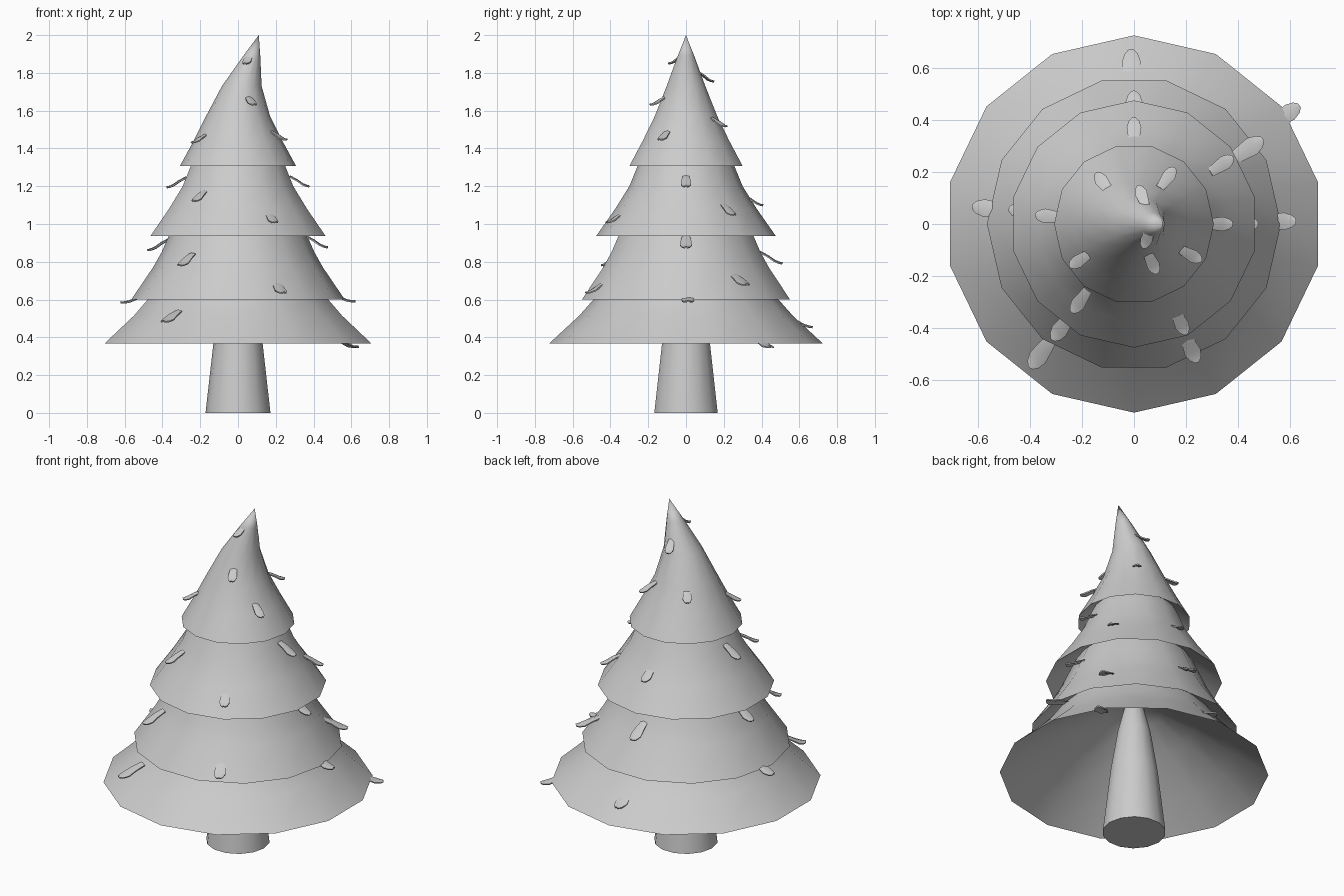
import bpy, bmesh, math
from mathutils import Matrix, Vector

cube = bpy.data.objects.get("Cube")
if cube:
    bpy.data.objects.remove(cube, do_unlink=True)

SIDES = 14
STEP = 2 * math.pi / SIDES

grey = bpy.data.materials.new("plain_grey")
grey.use_nodes = True
grey.diffuse_color = (0.6, 0.6, 0.6, 1)
grey.node_tree.nodes["Principled BSDF"].inputs["Base Color"].default_value = (0.6, 0.6, 0.6, 1)


def finish(name, bm, angle):
    """Turn a bmesh into a smooth-shaded object with sharp creases."""
    bmesh.ops.recalc_face_normals(bm, faces=bm.faces)
    mesh = bpy.data.meshes.new(name)
    bm.to_mesh(mesh)
    bm.free()
    mesh.materials.append(grey)
    obj = bpy.data.objects.new(name, mesh)
    bpy.context.collection.objects.link(obj)
    bpy.ops.object.select_all(action="DESELECT")
    obj.select_set(True)
    bpy.context.view_layer.objects.active = obj
    bpy.ops.object.shade_smooth_by_angle(angle=math.radians(angle))


def lathe(name, profile, phase=0.0):
    """Stack rings given as (radius, height, x offset), closed by a point at both ends."""
    bm = bmesh.new()
    rings = []
    for r, z, cx in profile[1:-1]:
        rings.append([bm.verts.new((cx + r * math.cos((i + phase) * STEP),
                                    r * math.sin((i + phase) * STEP), z))
                      for i in range(SIDES)])
    start, end = [bm.verts.new((cx, 0, z)) for _, z, cx in (profile[0], profile[-1])]
    for i in range(SIDES):
        j = (i + 1) % SIDES
        bm.faces.new((rings[0][j], rings[0][i], start))
        for low, high in zip(rings, rings[1:]):
            bm.faces.new((low[i], low[j], high[j], high[i]))
        bm.faces.new((rings[-1][i], rings[-1][j], end))
    finish(name, bm, 50)


def tier(name, profile, phase=0.0):
    """A flared tier whose underside is a shallow hollow dome."""
    r, z, _ = profile[0]
    underside = [(r * out, z + r * rise, 0) for out, rise in
                 [(0, 0.58), (0.2, 0.51), (0.45, 0.37), (0.75, 0.18)]]
    lathe(name, underside + profile, phase)


# Trunk, tapering up inside the lowest tier
lathe("trunk", [(0, 0, 0), (0.172, 0, 0), (0.13, 0.37, 0), (0.09, 0.62, 0),
                (0.05, 0.78, 0), (0, 0.9, 0)])

# Flared tiers, alternately turned by half a side
tier("bottom_tier", [(0.725, 0.367, 0), (0.565, 0.515, 0), (0.49, 0.6, 0), (0.4, 0.73, 0),
                     (0.33, 0.87, 0), (0.24, 1.05, 0), (0, 1.35, 0)], 0.5)
tier("lower_middle_tier", [(0.565, 0.6, 0), (0.45, 0.77, 0), (0.405, 0.85, 0), (0.365, 0.94, 0),
                           (0.3, 1.08, 0), (0.22, 1.25, 0), (0, 1.55, 0)])
tier("upper_middle_tier", [(0.475, 0.937, 0), (0.375, 1.08, 0), (0.3, 1.2, 0), (0.255, 1.31, 0),
                           (0.19, 1.44, 0), (0.11, 1.58, 0), (0, 1.72, 0.01)], 0.5)
# Top tier, with its tip bent to the left
tier("top_tier", [(0.307, 1.308, 0), (0.235, 1.44, 0), (0.17, 1.57, 0), (0.105, 1.73, 0.02),
                  (0.045, 1.89, 0.073), (0, 2.0, 0.11)])


def sprig(index, x, y, z, size, pitch, axis_x):
    """A thin needle tuft pointing out and down from the axis, its tip curling level."""
    bm = bmesh.new()
    rows = []
    for along, width, lift in [(-0.65, 0.18, 0.04), (-0.2, 0.24, 0.03),
                               (0.15, 0.28, -0.02), (0.4, 0.2, 0.0), (0.52, 0.09, 0.04)]:
        rows.append([bm.verts.new((along * size, side * width * size,
                                   (lift + 0.05 * (1 - abs(side))) * size))
                     for side in (-1, 0, 1)])
    for a, b in zip(rows, rows[1:]):
        for k in range(2):
            bm.faces.new((a[k], b[k], b[k + 1], a[k + 1]))
    bmesh.ops.recalc_face_normals(bm, faces=bm.faces)
    bmesh.ops.solidify(bm, geom=bm.faces[:], thickness=0.007)
    turn = Matrix.Rotation(math.atan2(y, x - axis_x), 4, "Z")
    tilt = Matrix.Rotation(math.radians(pitch), 4, "Y")
    bm.transform(Matrix.Translation(Vector((x, y, z))) @ turn @ tilt)
    finish("sprig_%02d" % index, bm, 40)


# Sprigs by group: (size, downward pitch, local axis x), then positions
groups = [
    ((0.13, 22, 0), [(-0.01, 0.605, 0.475), (-0.36, -0.5, 0.505), (0.44, 0.29, 0.7)]),
    ((0.12, 15, 0), [(-0.56, 0.06, 0.597), (0.56, 0.01, 0.603), (0.585, 0.42, 0.362)]),
    ((0.115, 27, 0), [(0, 0.455, 0.815), (0.22, -0.48, 0.66), (-0.28, -0.4, 0.805),
                      (0.42, 0, 0.9), (-0.425, 0.05, 0.885)]),
    ((0.1, 27, 0), [(0, 0.36, 1.12), (0.34, 0.23, 1.07), (0.33, 0, 1.22), (-0.21, -0.3, 1.143),
                    (0.18, -0.38, 1.03), (-0.33, 0.03, 1.215)]),
    ((0.09, 25, 0), [(0.13, 0.18, 1.535), (-0.12, 0.16, 1.54), (0.22, -0.12, 1.465),
                     (-0.21, -0.14, 1.45), (0.07, -0.15, 1.65)]),
    ((0.085, 30, 0.07), [(0.03, 0.11, 1.775), (0.05, -0.055, 1.87)]),
]
count = 0
for (size, pitch, axis_x), places in groups:
    for x, y, z in places:
        count += 1
        sprig(count, x, y, z, size, pitch, axis_x)
